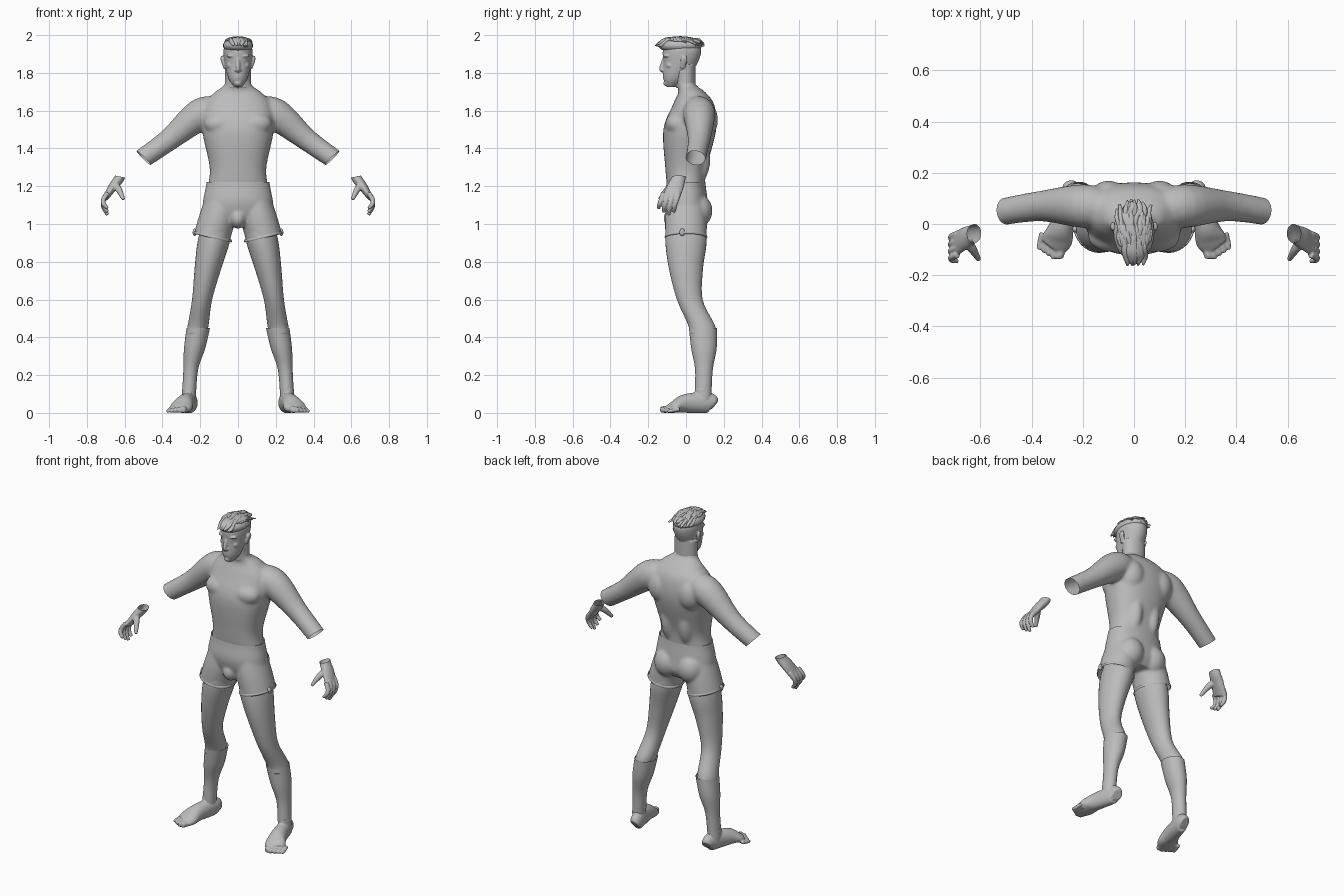
import bpy, bmesh, math, random
from mathutils import Vector, Matrix

if "Cube" in bpy.data.objects:
    bpy.data.objects.remove(bpy.data.objects["Cube"])
random.seed(4)

shade = 0.5
grey = bpy.data.materials.new("plain grey")
grey.use_nodes = True
grey.diffuse_color = (shade, shade, shade, 1)
grey.node_tree.nodes["Principled BSDF"].inputs["Base Color"].default_value = grey.diffuse_color
across, depth, up = Matrix.Identity(3)


def smooth_rows(rows, steps):
    """Fill in rows of numbers along a smooth curve."""
    rows = [Vector(row) for row in rows]
    filled = []
    for i, (start, end) in enumerate(zip(rows, rows[1:])):
        before = rows[max(i - 1, 0)]
        after = rows[min(i + 2, len(rows) - 1)]
        leave, arrive = (end - before) / 2, (after - start) / 2
        for k in range(steps):
            t = k / steps
            ease = t * t * (3 - 2 * t)
            filled.append(start.lerp(end, ease) + leave * (t * (1 - t) ** 2) - arrive * (t * t * (1 - t)))
    return filled + [rows[-1]]


def tube(bm, rows, side=1, ref=across, level=False, flat=1, power=2, sides=32, steps=5, caps=True):
    """Loft ellipses; a row is x, y, z, radius along ref and optionally the other radius."""
    rows = smooth_rows(rows, steps)
    points = [Vector((row[0] * side, row[1], row[2])) for row in rows]
    rings = []
    for i, (point, row) in enumerate(zip(points, rows)):
        ahead, behind = points[min(i + 1, len(points) - 1)], points[max(i - 1, 0)]
        along = up if level else (ahead - behind).normalized()
        u = (ref - along * ref.dot(along)).normalized()
        v = along.cross(u)
        wide = row[3]
        thick = row[4] if len(row) > 4 else wide * flat
        ring = []
        for k in range(sides):
            angle = math.tau * k / sides
            c, s = (math.copysign(abs(f) ** (2 / power), f) for f in (math.cos(angle), math.sin(angle)))
            ring.append(bm.verts.new(point + u * (c * wide) + v * (s * thick)))
        rings.append(ring)
    for lower, upper in zip(rings, rings[1:]):
        for k in range(sides):
            bm.faces.new((lower[k - 1], lower[k], upper[k], upper[k - 1]))
    if caps:
        bm.faces.new(rings[0])
        bm.faces.new(rings[-1])


def ball(bm, place, size, side=1):
    x, y, z = place
    matrix = Matrix.Translation((x * side, y, z)) @ Matrix.Diagonal((*size, 1))
    bmesh.ops.create_uvsphere(bm, u_segments=24, v_segments=14, radius=1, matrix=matrix)


def finish(bm, name, voxel=0, smoothing=0, cuts=()):
    """Blend overlapping volumes into one skin, then open it along the cut planes."""
    bmesh.ops.recalc_face_normals(bm, faces=bm.faces)
    mesh = bpy.data.meshes.new(name)
    bm.to_mesh(mesh)
    part = bpy.data.objects.new(name, mesh)
    bpy.context.collection.objects.link(part)
    if voxel:
        blend = part.modifiers.new("blend", "REMESH")
        blend.mode, blend.voxel_size = "VOXEL", voxel
        soften = part.modifiers.new("soften", "SMOOTH")
        soften.factor, soften.iterations = 0.5, smoothing
        graph = bpy.context.evaluated_depsgraph_get()
        part.data = bpy.data.meshes.new_from_object(part.evaluated_get(graph))
        part.modifiers.clear()
        bm.clear()
        bm.from_mesh(part.data)
        for place, normal in cuts:
            bmesh.ops.bisect_plane(bm, geom=bm.verts[:] + bm.edges[:] + bm.faces[:],
                                   plane_co=place, plane_no=normal, clear_outer=True)
        bm.to_mesh(part.data)
    bm.free()
    part.data.materials.clear()
    part.data.materials.append(grey)
    part.data.polygons.foreach_set("use_smooth", [True] * len(part.data.polygons))


both_sides = {"left": 1, "right": -1}

# Torso, neck and open-ended arms
bm = bmesh.new()
tube(bm, [(0, 0, 1.2, .16, .1), (0, 0, 1.3, .15, .11), (0, .02, 1.5, .19, .14), (0, .04, 1.63, .18, .11),
          (0, .03, 1.7, .12, .07), (0, 0, 1.74, .07, .05), (0, -.01, 1.82, .07, .05)],
     level=True, power=2.3, sides=48)
cuts = [((0, 0, 1.215), -up)]
for side in both_sides.values():
    tube(bm, [(.1, .06, 1.6, .07), (.2, .07, 1.58, .085), (.36, .07, 1.45, .06),
              (.5, .05, 1.35, .053), (.57, .03, 1.3, .05)], side, ref=depth)
    ball(bm, (.09, -.05, 1.53), (.09, .06, .06), side)   # chest
    ball(bm, (.1, .09, 1.55), (.08, .08, .1), side)      # shoulder blade
    ball(bm, (.06, .06, 1.35), (.05, .07, .14), side)    # lower back
    cuts.append(((.5 * side, .05, 1.35), (.7 * side, -.1, -.7)))
finish(bm, "torso_and_arms", .009, 9, cuts)

# Head with face features
bm = bmesh.new()
tube(bm, [(0, -.08, 1.725, .02, .02), (0, -.06, 1.77, .05, .06), (0, -.03, 1.85, .07, .09),
          (0, -.02, 1.93, .075, .1), (0, -.02, 1.98, .04, .05)], level=True, sides=48)
tube(bm, [(0, 0, 1.72, .07, .05), (0, 0, 1.84, .07, .05)])
tube(bm, [(0, -.11, 1.89, .008), (0, -.13, 1.825, .012), (0, -.12, 1.81, .01)])
ball(bm, (0, -.1, 1.745), (.02, .02, .016))
for lip in (1.776, 1.786):
    ball(bm, (0, -.11, lip), (.02, .013, .005))
for side in both_sides.values():
    ball(bm, (.03, -.1, 1.89), (.03, .02, .01), side)      # brow
    ball(bm, (.03, -.1, 1.867), (.012, .012, .008), side)  # eye
    ball(bm, (.04, -.08, 1.84), (.02, .025, .02), side)    # cheek
    ball(bm, (.012, -.12, 1.814), (.008, .01, .007), side) # nostril
    tube(bm, [(.07, -.02, 1.825, .006), (.083, -.01, 1.87, .009), (.083, -.01, 1.89, .006)], side, flat=2)
finish(bm, "head", .004, 3)

# Swept hair: a cap and many tapered locks
bm = bmesh.new()
cap = Vector((0, -.03, 1.945))
reach = Vector((.08, .115, .043))
ball(bm, cap, reach)


def lock(bm, x, start, end, drop, width):
    """Lay one tapered lock over the cap from start to end."""
    rows = []
    for part, taper in zip((0, 1 / 3, 2 / 3, 1), (.5, 1, 1, .2)):
        y = start + (end - start) * part
        px = x * (1 - part / 4) + random.uniform(-.004, .004)
        inside = max(0, 1 - (px / reach.x) ** 2 - ((y - cap.y) / reach.y) ** 2)
        z = cap.z + reach.z * math.sqrt(inside) - drop * part ** 2
        rows.append((px, y, z, width * taper))
    tube(bm, rows, flat=.6, sides=8, steps=2)


for i in range(60):
    x, start = random.uniform(-.07, .07), random.uniform(-.05, .08)
    lock(bm, x, start, max(start - .09, abs(x) - .15), 0, .01)
for i in range(10):
    x = random.uniform(-.045, .045)
    lock(bm, x, .03, random.uniform(.08, .1), random.uniform(-.02, .01), .012)
    lock(bm, x, -.07, random.uniform(-.165, -.15), 0, .015)
finish(bm, "hair")

# Shorts, open at waist and hems
bm = bmesh.new()
tube(bm, [(0, 0, 1.25, .165, .1), (0, 0, 1.2, .17, .105), (0, 0, 1.12, .185, .115),
          (0, .01, 1.05, .185, .11), (0, .01, 1, .13, .08)], level=True, power=2.2, sides=48)
ball(bm, (0, -.06, 1.03), (.045, .06, .055))
cuts = [((0, 0, 1.222), up)]
for side in both_sides.values():
    tube(bm, [(.09, 0, 1.12, .09), (.11, 0, 1.03, .1), (.14, 0, .92, .1), (.15, 0, .84, .1)],
         side, level=True, flat=1.1)
    ball(bm, (.08, .06, 1.07), (.08, .08, .09), side)
    cuts.append(((.135 * side, 0, .932), (.23 * side, 0, -1)))
finish(bm, "shorts", .008, 7, cuts)

for name, side in both_sides.items():
    # Raised hem band and its small tab
    bm = bmesh.new()
    tube(bm, [(.135, 0, .925, .1), (.135, 0, .932, .103), (.135, 0, .94, .1)],
         side, level=True, flat=1.1, caps=False, steps=2)
    for v in bm.verts:
        v.co.z += (v.co.x * side - .135) * .23
    ball(bm, (.23, -.02, .956), (.01, .014, .02), side)
    finish(bm, name + "_hem")

    # Bare leg
    bm = bmesh.new()
    tube(bm, [(.11, 0, 1, .08), (.13, 0, .9, .085), (.16, 0, .76, .07), (.19, .02, .6, .053),
              (.21, .08, .47, .055), (.22, .09, .42, .055)], side, level=True, flat=1.28)
    finish(bm, name + "_leg")

    # Sock with open top
    bm = bmesh.new()
    tube(bm, [(.21, .09, .45, .062), (.23, .095, .34, .056), (.25, .095, .23, .039), (.26, .09, .09, .037)],
         side, level=True, flat=1.2, caps=False)
    finish(bm, name + "_sock")

    # Foot with toes
    bm = bmesh.new()
    tube(bm, [(.25, .15, .04, .03, .03), (.25, .12, .054, .037, .054), (.28, 0, .05, .047, .05),
              (.3, -.06, .032, .06, .032), (.32, -.09, .022, .05, .02)], side)
    tube(bm, [(.26, .09, .13, .036), (.26, .09, .04, .036)], side, level=True, flat=1.2)
    for toe in range(5):
        r = .018 - toe * .002
        x, y = .28 + toe * .02, max(toe - 1, 0) * .012 - .12
        tube(bm, [(x, y + .05, .02, r), (x + .01, y, r, r), (x + .01, y - .016, r, r * .7)], side)
    finish(bm, name + "_foot", .005, 3)

    # Relaxed hand with open wrist
    bm = bmesh.new()
    tube(bm, [(.61, -.03, 1.29, .037, .028), (.63, -.04, 1.24, .037, .027), (.66, -.055, 1.2, .043, .024),
              (.7, -.08, 1.14, .047, .016)], side, ref=depth)
    for finger, drop in enumerate((0, .02, .035, .02)):
        y = finger * .027 - .12
        tube(bm, [(.69, y, 1.165, .013), (.712, y - .01, 1.13, .013),
                  (.711, y - .02, 1.105 - drop / 2, .012), (.69, y - .025, 1.083 - drop, .009)], side, ref=depth)
    tube(bm, [(.655, -.065, 1.21, .02), (.63, -.1, 1.18, .017), (.606, -.14, 1.13, .009)], side, ref=depth)
    finish(bm, name + "_hand", .004, 3, [((.62 * side, -.04, 1.25), (-.2 * side, 0, 1))])
